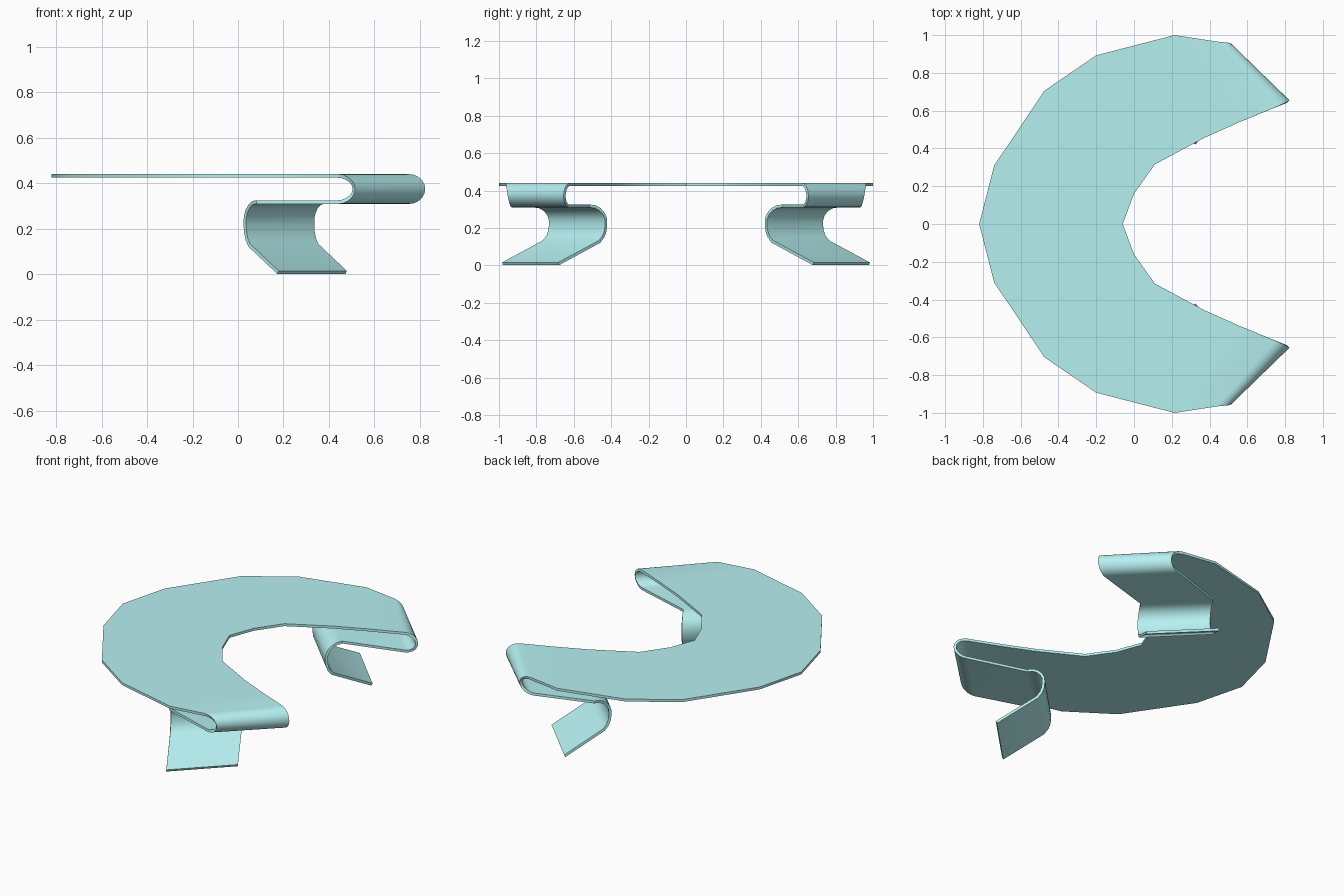
import bpy, bmesh
from math import sin, cos, pi

if "Cube" in bpy.data.objects:
    bpy.data.objects.remove(bpy.data.objects["Cube"])

THICK = 0.016
TOP, LOW = 0.433, 0.317

# Each section is a pair of (outer, inner) points along the ribbon
sections = []

def add(o, i, z):
    sections.append(((o[0], o[1], z), (i[0], i[1], z)))

# Flat crescent table top (half)
for o, i in [((-0.82, 0), (-0.06, 0)), ((-0.74, 0.31), (0.0, 0.16)),
             ((-0.475, 0.705), (0.11, 0.315)), ((-0.20, 0.893), (0.37, 0.455)),
             ((0.215, 1.0), (0.56, 0.54))]:
    add(o, i, TOP)

# Half-round fold at the tip
R = (TOP - LOW) / 2
N = 10
for k in range(N + 1):
    a = pi * k / N
    f, s = k / N, sin(a)
    add((0.435 + 0.075 * s, 0.966 - 0.036 * f),
        (0.75 + 0.068 * s, 0.618 + 0.006 * f + 0.028 * s),
        (TOP + LOW) / 2 + R * cos(a))

# Lower return and curved leg: (distance along the leg direction, height)
leg = [(0.11, 0.317), (0.075, 0.314), (0.045, 0.299), (0.022, 0.276),
       (0.01, 0.25), (0.008, 0.22), (0.012, 0.185), (0.024, 0.155),
       (0.048, 0.127), (0.30, 0.008)]
for t, z in leg:
    dx, dy = 0.5 * t, 0.87 * t
    add((0.026 + dx, 0.72 + dy), (0.326 + dx, 0.42 + dy), z)

bm = bmesh.new()
rows = [[bm.verts.new(p) for p in s] for s in sections]
for a, b in zip(rows, rows[1:]):
    bm.faces.new((a[0], a[1], b[1], b[0]))
bmesh.ops.recalc_face_normals(bm, faces=bm.faces)
me = bpy.data.meshes.new("folded_table")
bm.to_mesh(me)
bm.free()
table = bpy.data.objects.new("folded_table", me)
bpy.context.collection.objects.link(table)

# Mirror to the other half, then give the sheet thickness
m = table.modifiers.new("mirror", 'MIRROR')
m.use_axis = (False, True, False)
m.merge_threshold = 0.001
s = table.modifiers.new("thickness", 'SOLIDIFY')
s.thickness = THICK
s.offset = 0

# Tinted glass colour
mat = bpy.data.materials.new("tinted_glass")
mat.diffuse_color = (0.47, 0.87, 0.88, 1)
mat.use_nodes = True
mat.node_tree.nodes["Principled BSDF"].inputs["Base Color"].default_value = mat.diffuse_color
me.materials.append(mat)

bpy.context.view_layer.objects.active = table
table.select_set(True)
for mod in ("mirror", "thickness"):
    bpy.ops.object.modifier_apply(modifier=mod)
bpy.ops.object.shade_smooth_by_angle(angle=0.7)
